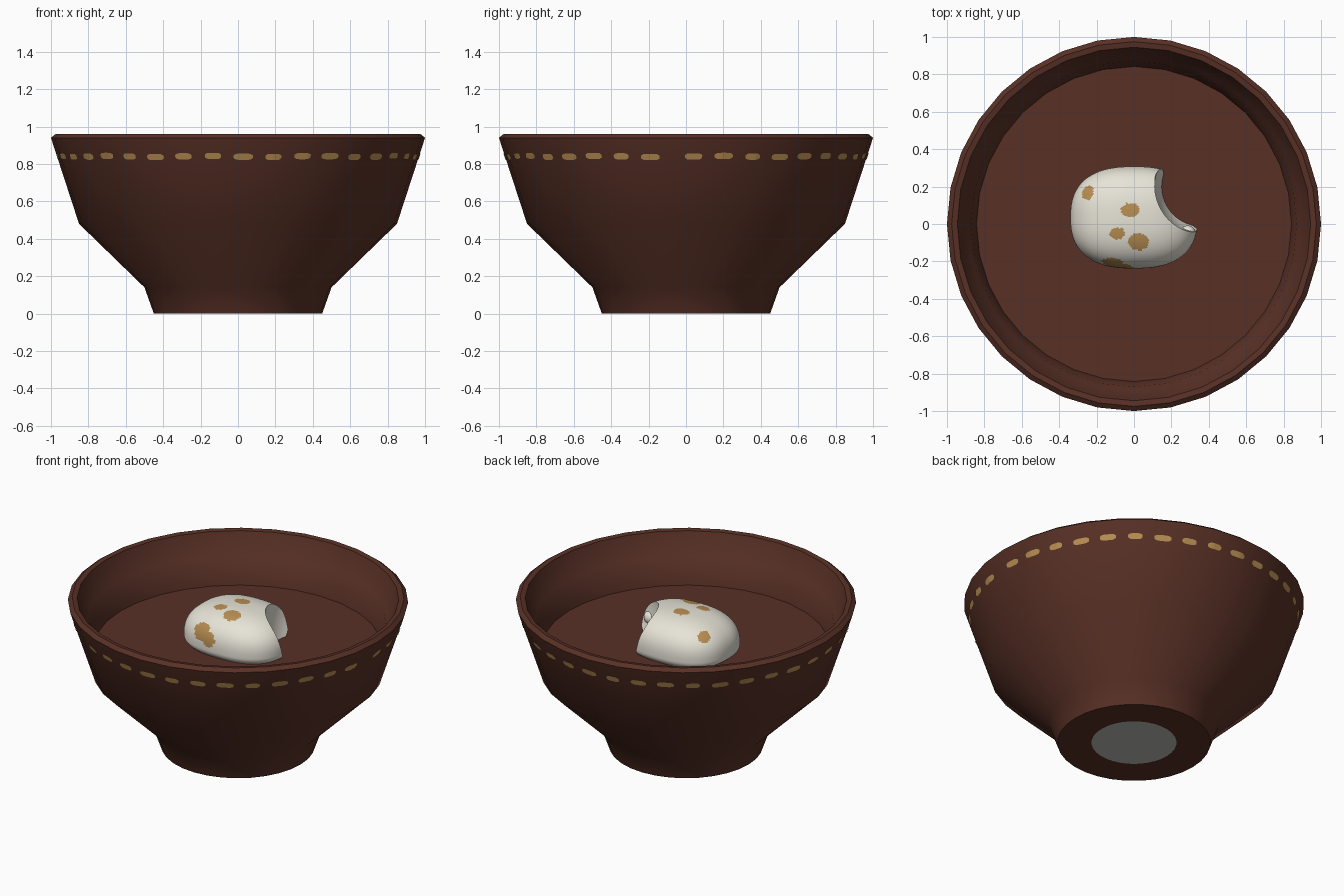
import bpy, bmesh, math
from mathutils import Vector

if "Cube" in bpy.data.objects:
    bpy.data.objects.remove(bpy.data.objects["Cube"])

SIDES = 32


def material(name, rgb):
    m = bpy.data.materials.new(name)
    m.diffuse_color = (*rgb, 1)
    m.use_nodes = True
    m.node_tree.nodes["Principled BSDF"].inputs["Base Color"].default_value = m.diffuse_color
    return m


BROWN = material("dark_brown", (0.098, 0.030, 0.019))
GOLD = material("ochre", (0.48, 0.27, 0.085))
CREAM = material("cream", (0.80, 0.77, 0.68))
GREY = material("pale_grey", (0.50, 0.49, 0.48))


def finish(name, bm, mats, angle=40):
    me = bpy.data.meshes.new(name)
    bm.to_mesh(me)
    bm.free()
    ob = bpy.data.objects.new(name, me)
    bpy.context.collection.objects.link(ob)
    for m in mats:
        me.materials.append(m)
    smooth(ob, angle)
    return ob


def smooth(ob, angle):
    bpy.ops.object.select_all(action='DESELECT')
    ob.select_set(True)
    bpy.context.view_layer.objects.active = ob
    bpy.ops.object.shade_smooth_by_angle(angle=math.radians(angle))


def lathe(profile):
    bm = bmesh.new()
    rings = []
    for r, z in profile:
        rings.append([bm.verts.new((r * math.cos(2 * math.pi * j / SIDES),
                                    r * math.sin(2 * math.pi * j / SIDES), z))
                      for j in range(SIDES)])
    for a, b in zip(rings, rings[1:]):
        for j in range(SIDES):
            k = (j + 1) % SIDES
            bm.faces.new((a[j], a[k], b[k], b[j]))
    bmesh.ops.remove_doubles(bm, verts=bm.verts, dist=1e-5)
    return bm


# Bowl: foot, flared wall, lip and stepped inside; pale disc under the foot
bm = lathe([(0, 0), (0.25, 0), (0.45, 0), (0.50, 0.14), (0.85, 0.48),
            (1.0, 0.94), (0.975, 0.96), (0.945, 0.955), (0.89, 0.81),
            (0.87, 0.79), (0.84, 0.64)])
for f in bm.faces:
    c = f.calc_center_median()
    if c.z < 0.001 and c.xy.length < 0.25:
        f.material_index = 1
finish("bowl", bm, [BROWN, GREY])

# Filling surface
finish("filling", lathe([(0.845, 0.65), (0, 0.65)]), [BROWN])


# Row of dashes lying on the facets of the bowl wall
def wall_point(angle, z):
    step = 2 * math.pi / SIDES
    r = 0.85 + 0.15 * (z - 0.48) / 0.46
    r *= math.cos(step / 2) / math.cos(angle % step - step / 2)
    r += 0.004
    return (r * math.cos(angle), r * math.sin(angle), z)


bm = bmesh.new()
for i in range(37):
    mid = 2.4 + 9.617 * i
    half = 2.75 + 0.3 * math.sin(i * 2.3)
    zc = 0.84 + 0.003 * math.sin(i * 1.7)
    prev = None
    for s in range(9):
        t = s / 4 - 1
        h = 0.017 * (1 - 0.55 * abs(t) ** 5)
        a = math.radians(mid + half * t)
        cur = [bm.verts.new(wall_point(a, zc + d)) for d in (-h, h)]
        if prev:
            bm.faces.new((prev[0], cur[0], cur[1], prev[1]))
        prev = cur
finish("dashes", bm, [GOLD])


# Bitten dumpling: rounded-box ellipsoid
def signed_power(v, p):
    return math.copysign(abs(v) ** p, v)


bm = bmesh.new()
bmesh.ops.create_uvsphere(bm, u_segments=128, v_segments=80, radius=1)
for v in bm.verts:
    n = sum(abs(c) ** 2.5 for c in v.co) ** (1 / 2.5)
    p = v.co / n
    v.co = (0.34 * p.x, 0.035 + 0.273 * p.y,
            0.70 + (0.205 if p.z > 0 else 0.09) * p.z)
dumpling = finish("dumpling", bm, [CREAM, GOLD])

# Bite cutters
for pos, size in (((0.36, 0.20, 0.85), (0.25, 0.25, 0.38)),
                  ((0.24, 0.25, 0.88), (0.13, 0.12, 0.20))):
    bm = bmesh.new()
    bmesh.ops.create_uvsphere(bm, u_segments=48, v_segments=32, radius=1)
    for v in bm.verts:
        v.co = Vector(pos) + Vector(a * b for a, b in zip(v.co, size))
    cutter = finish("bite_cutter", bm, [CREAM])
    cutter.hide_render = True
    mod = dumpling.modifiers.new("bite", 'BOOLEAN')
    mod.operation = 'DIFFERENCE'
    mod.solver = 'EXACT'
    mod.object = cutter
    bpy.context.view_layer.objects.active = dumpling
    bpy.ops.object.modifier_apply(modifier=mod.name)
    bpy.data.objects.remove(cutter)

# Painted spots: centre and radii
spots = [((-0.245, 0.165, 0.835), (0.037, 0.042, 0.04)),
         ((-0.02, 0.075, 0.90), (0.050, 0.038, 0.05)),
         ((-0.09, -0.05, 0.895), (0.040, 0.032, 0.05)),
         ((0.025, -0.095, 0.885), (0.056, 0.046, 0.06)),
         ((-0.11, -0.205, 0.79), (0.060, 0.06, 0.055)),
         ((-0.05, -0.22, 0.76), (0.045, 0.06, 0.045))]
for f in dumpling.data.polygons:
    f.material_index = int(any(
        sum(((a - b) / r) ** 2 for a, b, r in zip(f.center, c, rad)) < 1
        for c, rad in spots))
smooth(dumpling, 40)

# Small bead at the end of the bite
bm = bmesh.new()
bmesh.ops.create_uvsphere(bm, u_segments=24, v_segments=16, radius=0.042)
bmesh.ops.translate(bm, verts=bm.verts, vec=(0.287, -0.05, 0.74))
finish("bite_bead", bm, [CREAM])
